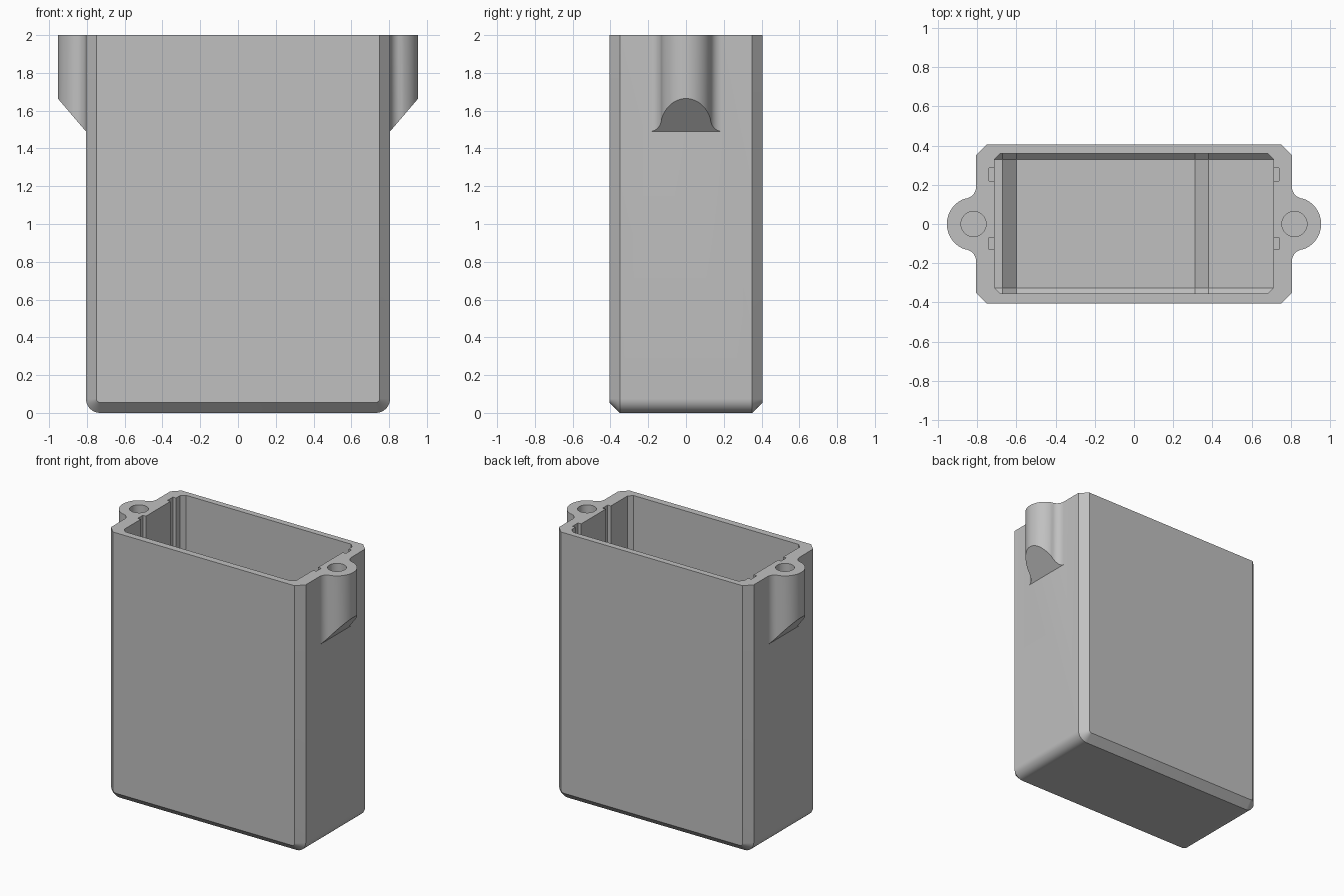
import bpy, bmesh
from math import pi, sin, cos, atan2

cube = bpy.data.objects.get("Cube")
if cube:
    bpy.data.objects.remove(cube, do_unlink=True)

TOP = 2.0
grey = bpy.data.materials.new("light grey plastic")
grey.use_nodes = True
colour = (0.53, 0.53, 0.53, 1)
grey.diffuse_color = colour
grey.node_tree.nodes["Principled BSDF"].inputs["Base Color"].default_value = colour


def skin(name, rings):
    """Closed solid through matching rings of points."""
    bm = bmesh.new()
    loops = [[bm.verts.new(p) for p in ring] for ring in rings]
    n = len(loops[0])
    for a, b in zip(loops, loops[1:]):
        for i in range(n):
            j = (i + 1) % n
            bm.faces.new((a[i], a[j], b[j], b[i]))
    bm.faces.new(loops[0][::-1])
    bm.faces.new(loops[-1])
    bmesh.ops.recalc_face_normals(bm, faces=bm.faces)
    mesh = bpy.data.meshes.new(name)
    bm.to_mesh(mesh)
    bm.free()
    obj = bpy.data.objects.new(name, mesh)
    bpy.context.collection.objects.link(obj)
    mesh.materials.append(grey)
    return obj


def arc(cx, cy, r, start, end, n):
    return [(cx + r * cos(start + (end - start) * i / n),
             cy + r * sin(start + (end - start) * i / n)) for i in range(n + 1)]


def prism(name, outline, bottom, top):
    """Upright prism; bottom is a height or a function of x."""
    low = bottom if callable(bottom) else lambda x: bottom
    return skin(name, [[(x, y, low(x)) for x, y in outline],
                       [(x, y, top) for x, y in outline]])


def box(name, x0, x1, y0, y1, z0, z1):
    return prism(name, [(x0, y0), (x1, y0), (x1, y1), (x0, y1)], z0, z1)


def combine(target, tool, operation):
    mod = target.modifiers.new(operation.lower(), "BOOLEAN")
    mod.operation, mod.solver, mod.object = operation, "EXACT", tool
    bpy.context.view_layer.objects.active = target
    bpy.ops.object.modifier_apply(modifier=mod.name)
    bpy.data.objects.remove(tool, do_unlink=True)


# Outer body: rounded bottom corners, chamfered front and back rims
def body_ring(y, inset):
    x, r = 0.805, 0.075
    pts = [(-x + inset, TOP)]
    pts += arc(-x + r, r, r - inset, pi, 1.5 * pi, 10)
    pts += arc(x - r, r, r - inset, 1.5 * pi, 2 * pi, 10)
    pts += [(x - inset, TOP)]
    return [(px, y, pz) for px, pz in pts]


CH = 0.055
body = skin("enclosure_body", [body_ring(-0.405, CH), body_ring(-0.35, 0),
                               body_ring(0.35, 0), body_ring(0.405, CH)])

# Mounting ears with filleted roots and sloping undersides
WALL, EAR_X, EAR_R, FILLET, FILLET_Y = 0.805, 0.817, 0.137, 0.061, 0.19
fx = WALL + FILLET
turn = atan2(FILLET_Y, fx - EAR_X)
half = arc(fx, FILLET_Y, FILLET, pi, pi + turn, 8)
outline = [(0.76, -FILLET_Y)]
outline += [(x, -y) for x, y in half]
outline += arc(EAR_X, 0, EAR_R, -turn, turn, 24)[1:-1]
outline += half[::-1] + [(0.76, FILLET_Y)]
for side in (-1, 1):
    ear = prism("mounting_ear", [(side * x, y) for x, y in outline],
                lambda x: 1.49 + (abs(x) - WALL) * 1.17, TOP)
    combine(body, ear, "UNION")


# Cavity: chamfered edges and a floor with a shallow sloped well
def cavity_ring(y, inset):
    high, low, x = 0.13, 0.06, 0.712
    pts = [(-x + inset, 2.2), (-x + inset, high), (-0.67, high), (-0.6, low),
           (0.31, low), (0.38, high), (x - inset, high), (x - inset, 2.2)]
    return [(px, y, pz + (inset if pz < 1 else 0)) for px, pz in pts]


cavity = skin("cavity_cutter", [cavity_ring(-0.355, 0.03), cavity_ring(-0.325, 0),
                                cavity_ring(0.33, 0), cavity_ring(0.36, 0.03)])
combine(body, cavity, "DIFFERENCE")

# Card guide grooves and blind screw holes on both sides
for side in (-1, 1):
    for y0, y1 in ((-0.13, -0.07), (0.22, 0.285)):
        a, b = sorted((side * 0.69, side * 0.738))
        combine(body, box("groove_cutter", a, b, y0, y1, 0.16, 2.2), "DIFFERENCE")
    circle = arc(side * 0.818, 0, 0.064, 0, 2 * pi, 32)[:-1]
    combine(body, prism("hole_cutter", circle, 1.65, 2.2), "DIFFERENCE")

# Smooth curved areas, keep hard edges
bpy.ops.object.select_all(action="DESELECT")
body.select_set(True)
bpy.context.view_layer.objects.active = body
bpy.ops.object.shade_smooth_by_angle(angle=pi / 6)
